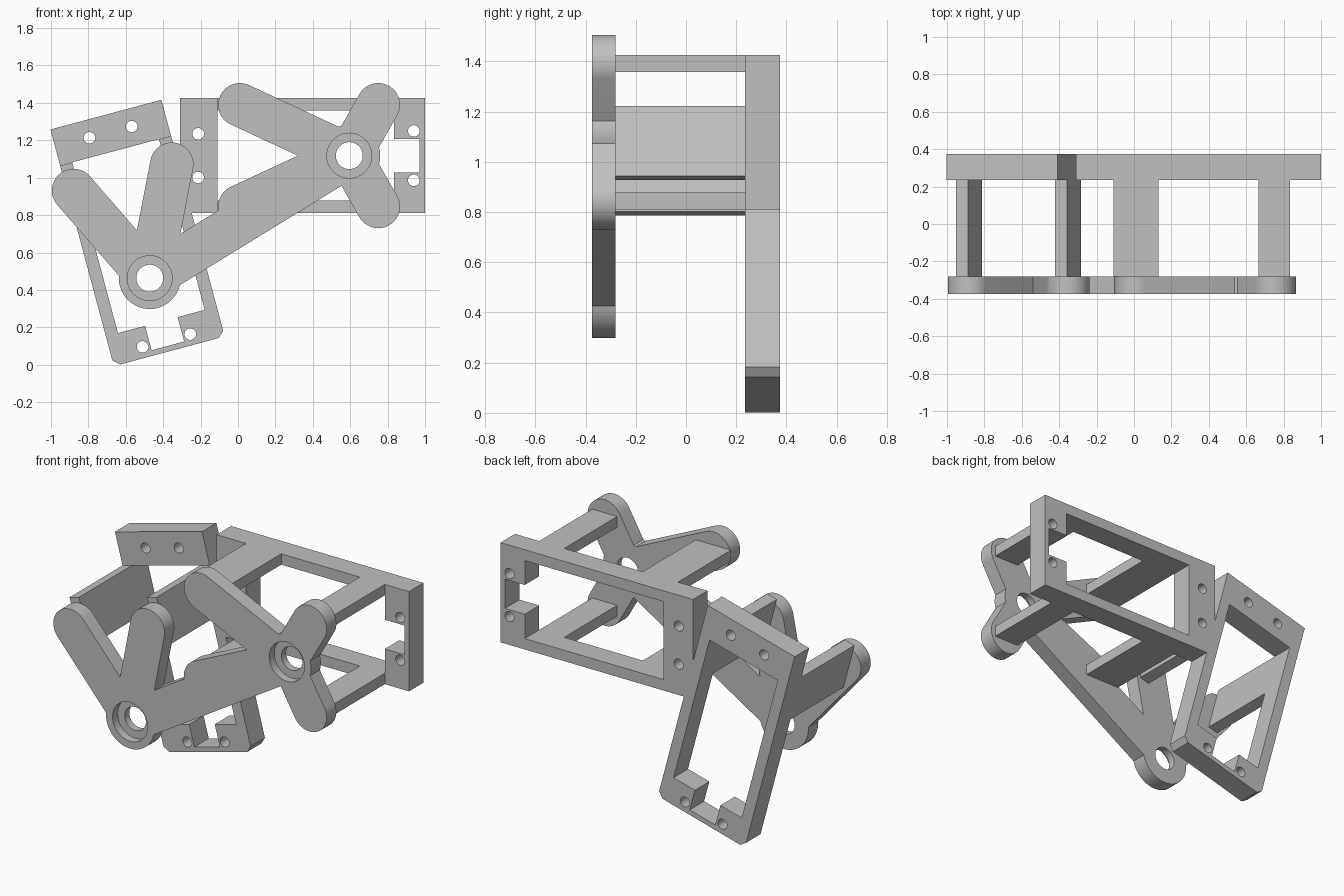
import bpy, bmesh
from math import sin, cos, asin, pi, atan2, radians, dist
from mathutils import Matrix

cube = bpy.data.objects.get("Cube")
if cube:
    bpy.data.objects.remove(cube, do_unlink=True)

grey = bpy.data.materials.new("plain_grey")
grey.use_nodes = True
colour = (0.53, 0.53, 0.53, 1)
grey.diffuse_color = colour
grey.node_tree.nodes["Principled BSDF"].inputs["Base Color"].default_value = colour

PLATE_FRONT, PLATE_STEP, PLATE_BACK = -0.375, -0.325, -0.28
FRAME_FRONT, FRAME_BACK = 0.235, 0.375
ARM_R, HUB_R = 0.116, 0.165
UPPER = (0.595, 1.118, 0)      # hub x, hub z, tilt in degrees
LOWER = (-0.472, 0.463, 75)


def place(hub, u, v):
    a = radians(hub[2])
    return (hub[0] + u * cos(a) + v * sin(a), hub[1] - u * sin(a) + v * cos(a))


def arc(c, r, start, sweep, n):
    return [(c[0] + r * cos(start + sweep * i / n), c[1] + r * sin(start + sweep * i / n))
            for i in range(n + 1)]


def circle(c, r, n=48):
    return arc(c, r, 0, 2 * pi, n)[:-1]


def box(u0, u1, v0, v1):
    return [(u0, v0), (u1, v0), (u1, v1), (u0, v1)]


def prism(name, loops, y0, y1):
    """Filled x-z outline, with inner loops as openings, extruded along y."""
    cu = bpy.data.curves.new(name, 'CURVE')
    cu.dimensions, cu.fill_mode, cu.extrude = '2D', 'BOTH', (y1 - y0) / 2
    for loop in loops:
        sp = cu.splines.new('POLY')
        sp.points.add(len(loop) - 1)
        for p, (x, z) in zip(sp.points, loop):
            p.co = (x, z, 0, 1)
        sp.use_cyclic_u = True
    tmp = bpy.data.objects.new(name + "_outline", cu)
    bpy.context.scene.collection.objects.link(tmp)
    deps = bpy.context.evaluated_depsgraph_get()
    mesh = bpy.data.meshes.new_from_object(tmp.evaluated_get(deps))
    bpy.data.objects.remove(tmp, do_unlink=True)
    mesh.transform(Matrix.Translation((0, (y0 + y1) / 2, 0)) @ Matrix.Rotation(pi / 2, 4, 'X'))
    bm = bmesh.new()
    bm.from_mesh(mesh)
    bmesh.ops.remove_doubles(bm, verts=bm.verts, dist=0.0002)
    bmesh.ops.recalc_face_normals(bm, faces=bm.faces)
    bm.to_mesh(mesh)
    bm.free()
    mesh.materials.clear()
    mesh.materials.append(grey)
    mesh.shade_smooth()
    mesh.set_sharp_from_angle(angle=radians(25))
    bpy.context.scene.collection.objects.link(bpy.data.objects.new(name, mesh))


# Rear mounting frames with a notched window and four screw holes
def frame(name, hub, c):
    outer = box(-0.905, 0.405, -0.307, 0.307)
    if c:  # cut the two corners at the notched end
        outer[1:3] = [(0.405 - c, -0.307), (0.405, -0.307 + c),
                      (0.405, 0.307 - c), (0.405 - c, 0.307)]
    window = [(-0.705, -0.24), (0.24, -0.24), (0.24, -0.09), (0.375, -0.09),
              (0.375, 0.09), (0.24, 0.09), (0.24, 0.24), (-0.705, 0.24)]
    holes = [circle((u, s * v), 0.031, 24)
             for u, v in ((-0.808, 0.117), (0.345, 0.132)) for s in (-1, 1)]
    loops = [[place(hub, *p) for p in loop] for loop in [outer, window] + holes]
    prism(name, loops, FRAME_FRONT, FRAME_BACK)


frame("upper_frame", UPPER, 0)
frame("lower_frame", LOWER, 0.033)


# Struts joining the frames to the front plate
def strut_pair(name, hub, u0, u1):
    for side, s in (("bottom", -1), ("top", 1)):
        loop = [place(hub, u, s * v) for u, v in box(u0, u1, 0.24, 0.307)]
        prism(f"{name}_{side}", [loop], PLATE_BACK, FRAME_FRONT)


strut_pair("upper_inner_strut", UPPER, -0.705, -0.465)
strut_pair("upper_outer_strut", UPPER, 0.07, 0.24)
strut_pair("lower_strut", LOWER, -0.705, -0.416)


# Front plate outline: rounded arm tips, with a valley or hub arc between arms
def heading(hub, tip):
    return atan2(tip[1] - hub[1], tip[0] - hub[0])


def cap(hub, tip, sweep=pi):
    return arc(tip, ARM_R, heading(hub, tip) - pi / 2, sweep, 24)


def gap(hub, tip_a, tip_b):
    a = heading(hub, tip_a)
    half = ((heading(hub, tip_b) - a) % (2 * pi)) / 2
    reach = ARM_R / sin(half) if half < pi / 2 else 0
    if reach > HUB_R:
        return [(hub[0] + reach * cos(a + half), hub[1] + reach * sin(a + half))]
    edge = asin(ARM_R / HUB_R)
    return arc(hub, HUB_R, a + edge, 2 * (half - edge), 24)


up, low = UPPER[:2], LOWER[:2]
outer_low, outer_high = [place(UPPER, 0.155, s * 0.272) for s in (-1, 1)]
inner_low, inner_high = [place(UPPER, -0.585, s * 0.272) for s in (-1, 1)]
left_tip, right_tip = [place(LOWER, -0.558, s * 0.272) for s in (-1, 1)]
outline = (gap(up, low, outer_low) + cap(up, outer_low)
           + gap(up, outer_low, outer_high) + cap(up, outer_high)
           + gap(up, outer_high, inner_high) + cap(up, inner_high)
           + gap(up, inner_high, inner_low) + cap(up, inner_low, radians(75))
           + gap(low, up, right_tip) + cap(low, right_tip)
           + gap(low, right_tip, left_tip) + cap(low, left_tip)
           + gap(low, left_tip, up))
# drop repeated points where arcs and edges meet
outline = [p for i, p in enumerate(outline) if dist(p, outline[i - 1]) > 0.0005]
prism("front_plate", [outline, circle(up, 0.12), circle(low, 0.12)], PLATE_FRONT, PLATE_BACK)

# Stepped bores: a recessed lip inside each hub
for name, hub in (("upper_bore_lip", up), ("lower_bore_lip", low)):
    prism(name, [circle(hub, 0.12), circle(hub, 0.072)], PLATE_STEP, PLATE_BACK)
